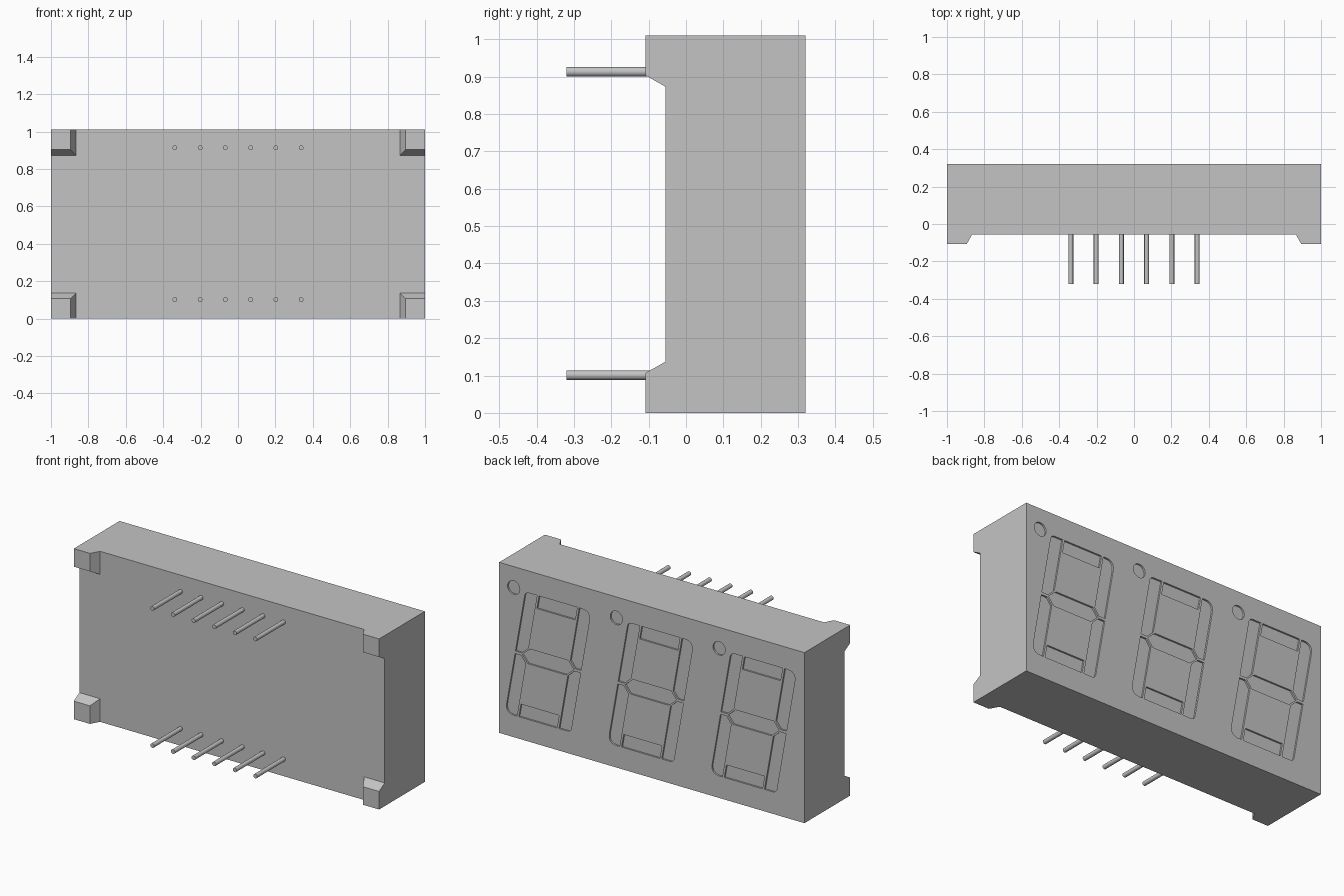
import bpy, bmesh, math
from mathutils import Vector

HEIGHT, BACK, FLOOR, FRONT = 1.01, 0.32, -0.055, -0.108
MID, SLANT, DEPTH = 0.505, 0.176, 0.01

if "Cube" in bpy.data.objects:
    bpy.data.objects.remove(bpy.data.objects["Cube"], do_unlink=True)

grey = bpy.data.materials.new("plain grey")
grey.use_nodes = True
colour = (0.55, 0.55, 0.55, 1)
grey.diffuse_color = colour
grey.node_tree.nodes["Principled BSDF"].inputs["Base Color"].default_value = colour


def add_prism(bm, points, sweep):
    """Close a planar outline and sweep it into a solid."""
    face = bm.faces.new([bm.verts.new(p) for p in points])
    ext = bmesh.ops.extrude_face_region(bm, geom=[face])
    moved = [v for v in ext["geom"] if isinstance(v, bmesh.types.BMVert)]
    bmesh.ops.translate(bm, vec=Vector(sweep), verts=moved)


def make_object(name, bm):
    bmesh.ops.recalc_face_normals(bm, faces=bm.faces[:])
    mesh = bpy.data.meshes.new(name)
    bm.to_mesh(mesh)
    bm.free()
    mesh.materials.append(grey)
    obj = bpy.data.objects.new(name, mesh)
    bpy.context.collection.objects.link(obj)
    return obj


def rounded(points, corner, radius):
    """Replace one corner of an outline with a smooth arc."""
    p = Vector(points[corner])
    a = (Vector(points[corner - 1]) - p).normalized() * radius + p
    b = (Vector(points[(corner + 1) % len(points)]) - p).normalized() * radius + p
    arc = [a.lerp(p, t).lerp(p.lerp(b, t), t) for t in (i / 6 for i in range(7))]
    return points[:corner] + [tuple(q) for q in arc] + points[corner + 1:]


# Block with its four corner feet left over by two crossing channels
bm = bmesh.new()
add_prism(bm, [(-1, FRONT, 0), (1, FRONT, 0), (1, BACK, 0), (-1, BACK, 0)], (0, 0, HEIGHT))
body = make_object("display_body", bm)

cutters = []
wide = FLOOR - 2 * (FLOOR - FRONT)
bm = bmesh.new()
add_prism(bm, [(-0.925, wide, -0.1), (0.925, wide, -0.1),
               (0.865, FLOOR, -0.1), (-0.865, FLOOR, -0.1)], (0, 0, 1.2))
cutters.append(make_object("upright_channel_cutter", bm))
bm = bmesh.new()
add_prism(bm, [(-1.1, wide, MID - 0.428), (-1.1, wide, MID + 0.428),
               (-1.1, FLOOR, MID + 0.368), (-1.1, FLOOR, MID - 0.368)], (2.2, 0, 0))
cutters.append(make_object("level_channel_cutter", bm))

# Segment outlines relative to the digit centre, before slanting
top, inner, out, side = 0.375, 0.297, 0.215, 0.138
bar = [(-0.125, inner), (0.125, inner), (0.125, top), (-0.125, top)]
middle = [(-0.168, 0), (-0.125, 0.045), (0.125, 0.045),
          (0.168, 0), (0.125, -0.045), (-0.125, -0.045)]
upright = [(out, 0.008), (out, top), (side, top), (side, 0.048), (0.175, 0.008)]
sharp_side = rounded(upright, 1, 0.06)
blunt_side = rounded(upright, 1, 0.025)


def flip(points, sx, sz):
    return [(x * sx, z * sz) for x, z in points]


segments = [bar, flip(bar, 1, -1), middle, sharp_side, flip(sharp_side, -1, -1),
            flip(blunt_side, -1, 1), flip(blunt_side, 1, -1)]

# Shallow recesses for three digits and their dots, read from the back
bm = bmesh.new()
for digit in (-1, 0, 1):
    centre = -0.007 + digit * 0.673
    for outline in segments:
        add_prism(bm, [(-(centre + x + SLANT * z), BACK - DEPTH, MID + z) for x, z in outline],
                  (0, 0.05, 0))
    angles = [math.tau * i / 32 for i in range(32)]
    add_prism(bm, [(-(centre - 0.225) + 0.04 * math.cos(a), BACK - DEPTH,
                    0.886 + 0.04 * math.sin(a)) for a in angles], (0, 0.05, 0))
cutters.append(make_object("segment_cutter", bm))

# Apply the cuts and discard the cutters
for cutter in cutters:
    cutter.hide_render = True
    mod = body.modifiers.new(cutter.name, "BOOLEAN")
    mod.operation, mod.solver, mod.object = "DIFFERENCE", "EXACT", cutter
graph = bpy.context.evaluated_depsgraph_get()
cut_mesh = bpy.data.meshes.new_from_object(body.evaluated_get(graph))
body.modifiers.clear()
body.data = cut_mesh
for cutter in cutters:
    bpy.data.objects.remove(cutter, do_unlink=True)

# Two rows of six round pins
for row, z in (("lower", 0.101), ("upper", 0.913)):
    for i in range(6):
        bpy.ops.mesh.primitive_cylinder_add(
            vertices=24, radius=0.0127, depth=0.28,
            location=((i - 2.5) * 0.135, -0.18, z), rotation=(math.pi / 2, 0, 0))
        pin = bpy.context.object
        pin.name = f"{row}_pin_{i + 1}"
        pin.data.materials.append(grey)
        bpy.ops.object.shade_smooth_by_angle()
